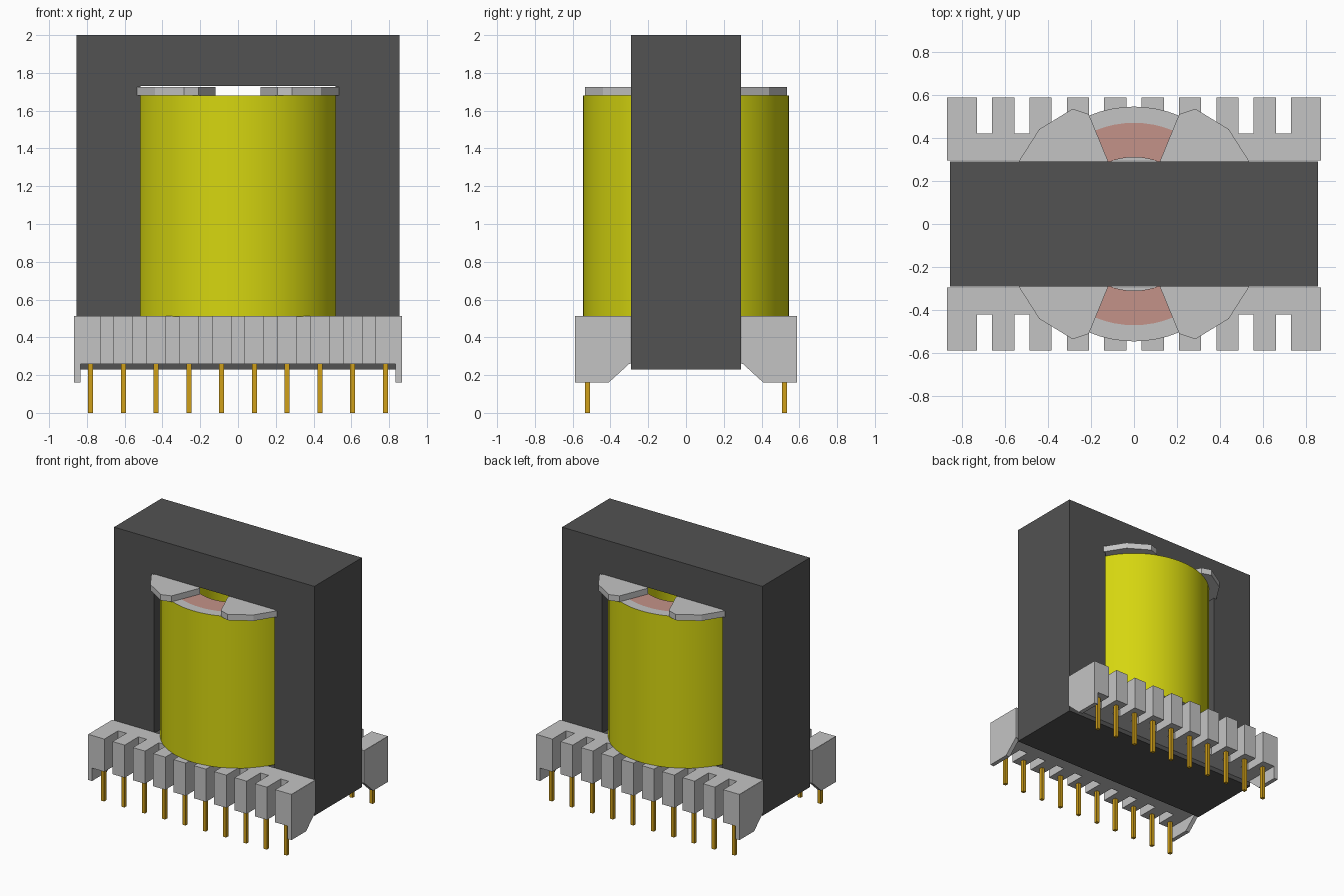
import bpy, bmesh, math
from mathutils import Vector

if "Cube" in bpy.data.objects:
    bpy.data.objects.remove(bpy.data.objects["Cube"], do_unlink=True)


def material(name, rgb):
    m = bpy.data.materials.new(name)
    m.use_nodes = True
    m.diffuse_color = (*rgb, 1)
    m.node_tree.nodes["Principled BSDF"].inputs["Base Color"].default_value = (*rgb, 1)
    return m


ferrite = material("dark ferrite", (0.085, 0.085, 0.085))
plastic = material("grey plastic", (0.55, 0.55, 0.55))
tape = material("yellow tape", (0.67, 0.67, 0.005))
copper = material("pale copper", (0.55, 0.29, 0.25))
brass = material("brass pin", (0.63, 0.35, 0.01))


def place(a, b, c, axis):
    """Profile point (a, b) pushed to c along the extrusion axis."""
    return Vector({"x": (c, a, b), "y": (a, c, b), "z": (a, b, c)}[axis])


def finish(name, bm, mats, smooth=False):
    bmesh.ops.recalc_face_normals(bm, faces=bm.faces)
    mesh = bpy.data.meshes.new(name)
    bm.to_mesh(mesh)
    bm.free()
    for m in mats:
        mesh.materials.append(m)
    ob = bpy.data.objects.new(name, mesh)
    bpy.context.collection.objects.link(ob)
    if smooth:
        bpy.ops.object.select_all(action="DESELECT")
        ob.select_set(True)
        bpy.context.view_layer.objects.active = ob
        bpy.ops.object.shade_smooth_by_angle(angle=math.radians(30))
    return ob


def prism(name, pts, lo, hi, axis, mat):
    bm = bmesh.new()
    ends = [[bm.verts.new(place(a, b, c, axis)) for a, b in pts] for c in (lo, hi)]
    for end in ends:
        bm.faces.new(end)
    n = len(pts)
    for i in range(n):
        j = (i + 1) % n
        bm.faces.new((ends[0][i], ends[0][j], ends[1][j], ends[1][i]))
    return finish(name, bm, [mat])


def tube(name, outer, inner, lo, hi, axis, mats, smooth=False):
    """Hollow extrusion; the second material, if any, goes on the end faces."""
    bm = bmesh.new()
    rings = [[bm.verts.new(place(a, b, c, axis)) for a, b in loop]
             for loop, c in ((outer, lo), (outer, hi), (inner, hi), (inner, lo))]
    n = len(outer)
    for k in range(4):
        r, s = rings[k], rings[(k + 1) % 4]
        for i in range(n):
            j = (i + 1) % n
            f = bm.faces.new((r[i], r[j], s[j], s[i]))
            if len(mats) > 1 and k % 2:
                f.material_index = 1
    return finish(name, bm, mats, smooth)


def rect(x0, x1, y0, y1):
    return [(x0, y0), (x1, y0), (x1, y1), (x0, y1)]


def circle(r, n=64):
    return [(r * math.cos(2 * math.pi * i / n), r * math.sin(2 * math.pi * i / n))
            for i in range(n)]


# Core: rectangular frame with an open window
tube("core", rect(-0.855, 0.855, 0.23, 2.0), rect(-0.515, 0.515, 0.5, 1.73),
     -0.29, 0.29, "y", [ferrite])

# Windings: taped outer sleeve and copper inner layer
tube("outer_winding", circle(0.545), circle(0.47), 0.51, 1.68, "z", [tape, plastic], True)
tube("inner_winding", circle(0.47), circle(0.31), 0.51, 1.68, "z", [tape, copper], True)

# Top flange: one angular lobe on each side, running through the window
half = [(0.12, -0.291), (0.21, -0.51), (0.285, -0.535), (0.44, -0.44), (0.535, -0.291),
        (0.512, -0.291)]
inner_arc = [(0.31 * math.cos(t), 0.31 * math.sin(t))
             for t in (math.radians(60 - 20 * i) for i in range(7))]
for side, sx in (("left", 1), ("right", -1)):
    lobe = half + [(x, -y) for x, y in reversed(half)] + inner_arc
    prism("top_flange_" + side, [(sx * x, y) for x, y in lobe], 1.68, 1.726, "z", plastic)

# Pin rails: comb outline with a slot between neighbouring pins
pitch = 0.1735
comb = [(-0.867, -0.295), (-0.867, -0.588)]
for i in range(-4, 5):
    x = i * pitch
    comb += [(x - 0.035, -0.588), (x - 0.035, -0.42), (x + 0.035, -0.42), (x + 0.035, -0.588)]
comb += [(0.867, -0.588), (0.867, -0.295)]
foot = [(-0.295, 0.51), (-0.588, 0.51), (-0.588, 0.16), (-0.41, 0.16), (-0.295, 0.265)]

for end, sy in (("front", 1), ("back", -1)):
    prism("pin_rail_" + end, [(x, sy * y) for x, y in comb], 0.26, 0.512, "z", plastic)
    # Feet at both rail ends
    for side, sx in (("left", 1), ("right", -1)):
        prism(f"rail_foot_{end}_{side}", [(sy * y, z) for y, z in foot],
              sx * 0.835, sx * 0.868, "x", plastic)
    # Square pins
    for i in range(10):
        x, y = (i - 4.5) * pitch, -0.522 * sy
        prism(f"pin_{end}_{i + 1}", rect(x - 0.013, x + 0.013, y - 0.013, y + 0.013),
              0.0, 0.28, "z", brass)
